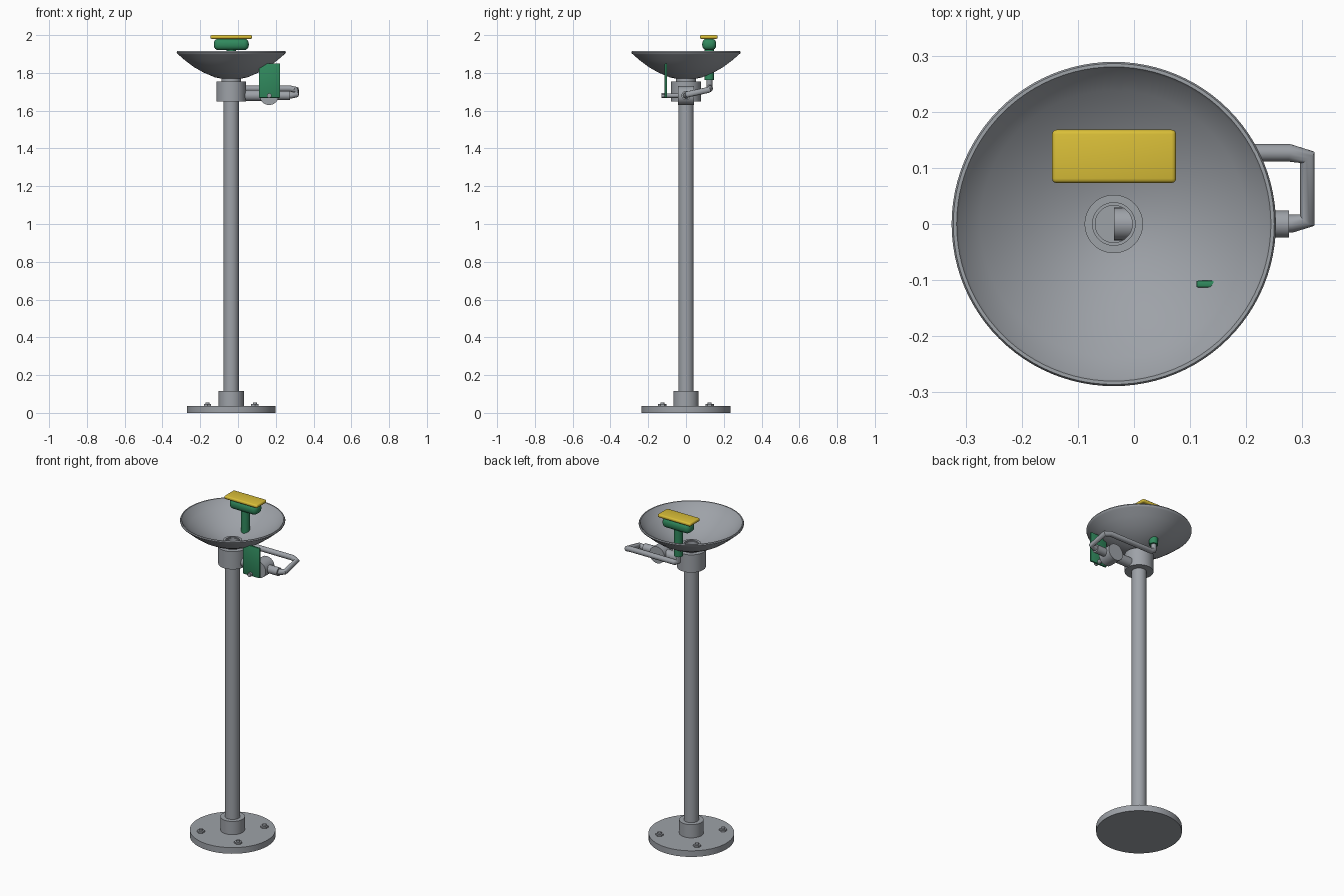
import bpy, bmesh, math
from mathutils import Vector

cube = bpy.data.objects.get("Cube")
if cube:
    bpy.data.objects.remove(cube, do_unlink=True)

CX = -0.036      # pole axis
VALVE_Z = 1.68   # supply pipe height
STEM_Y = 0.124   # spray head stem


def material(name, rgb):
    m = bpy.data.materials.new(name)
    m.use_nodes = True
    m.diffuse_color = (*rgb, 1)
    bsdf = m.node_tree.nodes["Principled BSDF"]
    bsdf.inputs["Base Color"].default_value = (*rgb, 1)
    bsdf.inputs["Roughness"].default_value = 0.5
    return m


STEEL = material("steel_grey", (0.34, 0.36, 0.39))
GREEN = material("safety_green", (0.03, 0.25, 0.11))
YELLOW = material("safety_yellow", (0.70, 0.52, 0.04))


def finish(obj, mat, smooth=True):
    obj.data.materials.append(mat)
    if smooth:
        bpy.ops.object.select_all(action='DESELECT')
        obj.select_set(True)
        bpy.context.view_layer.objects.active = obj
        bpy.ops.object.shade_smooth_by_angle(angle=math.radians(35))
    return obj


def from_bmesh(name, bm, mat, smooth=True):
    bmesh.ops.recalc_face_normals(bm, faces=bm.faces)
    mesh = bpy.data.meshes.new(name)
    bm.to_mesh(mesh)
    bm.free()
    obj = bpy.data.objects.new(name, mesh)
    bpy.context.collection.objects.link(obj)
    return finish(obj, mat, smooth)


def lathe(name, profile, mat, center=(CX, 0), steps=64, closed=False):
    """Spin an (r, z) profile around a vertical axis."""
    bm = bmesh.new()
    verts = [bm.verts.new((r, 0, z)) for r, z in profile]
    edges = [bm.edges.new(p) for p in zip(verts, verts[1:])]
    if closed:
        edges.append(bm.edges.new((verts[-1], verts[0])))
    bmesh.ops.spin(bm, geom=verts + edges, cent=(0, 0, 0), axis=(0, 0, 1),
                   angle=math.tau, steps=steps, use_duplicate=False)
    bmesh.ops.remove_doubles(bm, verts=bm.verts, dist=0.0002)
    bmesh.ops.translate(bm, verts=bm.verts, vec=(*center, 0))
    return from_bmesh(name, bm, mat)


def rod(name, a, b, radius, mat, sides=32):
    """Capped cylinder from point a to point b."""
    a, b = Vector(a), Vector(b)
    bm = bmesh.new()
    bmesh.ops.create_cone(bm, cap_ends=True, segments=sides, radius1=radius,
                          radius2=radius, depth=(b - a).length)
    turn = (b - a).to_track_quat('Z', 'Y').to_matrix()
    bmesh.ops.rotate(bm, verts=bm.verts, cent=(0, 0, 0), matrix=turn)
    bmesh.ops.translate(bm, verts=bm.verts, vec=(a + b) / 2)
    return from_bmesh(name, bm, mat)


def block(name, low, high, bevel, mat, segments=3):
    """Box between two corners with rounded edges."""
    low, high = Vector(low), Vector(high)
    bm = bmesh.new()
    bmesh.ops.create_cube(bm, size=1)
    bmesh.ops.scale(bm, verts=bm.verts, vec=high - low)
    bmesh.ops.translate(bm, verts=bm.verts, vec=(low + high) / 2)
    bmesh.ops.bevel(bm, geom=bm.edges[:], offset=bevel, segments=segments,
                    profile=0.5, affect='EDGES')
    return from_bmesh(name, bm, mat)


# Base flange, lower collar and pole
rod("base_flange", (CX, 0, 0), (CX, 0, 0.037), 0.235, STEEL, 64)
rod("lower_collar", (CX, 0, 0.037), (CX, 0, 0.117), 0.067, STEEL, 48)
rod("pole", (CX, 0, 0.03), (CX, 0, 1.655), 0.041, STEEL, 48)

# Four anchor bolts
for i in range(4):
    ang = math.radians(45 + 90 * i)
    x, y = CX + 0.177 * math.cos(ang), 0.177 * math.sin(ang)
    rod(f"anchor_nut_{i + 1}", (x, y, 0.036), (x, y, 0.046), 0.022, STEEL, 6)
    rod(f"anchor_stud_{i + 1}", (x, y, 0.04), (x, y, 0.056), 0.011, STEEL, 16)

# Hollow upper collar with the drain mouth
lathe("drain_collar", [(0, 1.648), (0.079, 1.648), (0.079, 1.755), (0.052, 1.755),
                       (0.052, 1.79), (0.038, 1.79), (0.038, 1.785), (0.033, 1.785),
                       (0.033, 1.657), (0, 1.657)], STEEL)

# Bowl with a rolled rim
lathe("bowl", [(0.05, 1.769), (0.085, 1.776), (0.148, 1.803), (0.196, 1.83),
               (0.243, 1.865), (0.281, 1.898), (0.287, 1.903), (0.289, 1.909),
               (0.286, 1.915), (0.280, 1.915), (0.276, 1.908), (0.238, 1.873),
               (0.191, 1.839), (0.144, 1.812), (0.084, 1.786), (0.05, 1.779)],
      STEEL, steps=96, closed=True)

# Supply pipe and ball valve
rod("supply_pipe", (CX, 0, VALVE_Z), (0.16, 0, VALVE_Z), 0.029, STEEL)
rod("valve_body", (0.165, -0.042, VALVE_Z), (0.165, 0.042, VALVE_Z), 0.05, STEEL, 40)
rod("valve_outlet", (0.165, 0, VALVE_Z), (0.276, 0, VALVE_Z), 0.024, STEEL)
rod("valve_spindle", (0.165, -0.125, VALVE_Z), (0.165, 0, VALVE_Z), 0.012, STEEL, 20)
rod("spindle_nut", (0.165, -0.13, VALVE_Z), (0.165, -0.113, VALVE_Z), 0.013, STEEL, 6)

# Push handle
block("push_handle", (0.111, -0.113, 1.668), (0.222, -0.101, 1.85), 0.003, GREEN, 2)

# Bent feed tube from the valve around to the stem
path = [(0.265, 0, VALVE_Z), (0.282, 0.001, VALVE_Z), (0.309, 0.007, 1.686),
        (0.309, 0.119, 1.71), (0.276, 0.127, 1.717), (-0.015, 0.127, 1.717),
        (CX, STEM_Y, 1.728), (CX, STEM_Y, 1.78)]
curve = bpy.data.curves.new("feed_tube", 'CURVE')
curve.dimensions = '3D'
curve.bevel_depth = 0.016
curve.bevel_resolution = 5
curve.use_fill_caps = True
spline = curve.splines.new('POLY')
spline.points.add(len(path) - 1)
for point, co in zip(spline.points, path):
    point.co = (*co, 1)
tube = bpy.data.objects.new("feed_tube", curve)
bpy.context.collection.objects.link(tube)
bpy.ops.object.select_all(action='DESELECT')
tube.select_set(True)
bpy.context.view_layer.objects.active = tube
bpy.ops.object.convert(target='MESH')
finish(bpy.context.view_layer.objects.active, STEEL)

# Stem, spray head and dust cover
rod("spray_stem", (CX, STEM_Y, 1.763), (CX, STEM_Y, 1.94), 0.025, GREEN)
block("spray_head", (-0.128, 0.086, 1.92), (0.057, 0.16, 1.982), 0.026, GREEN, 4)
block("dust_cover", (-0.146, 0.073, 1.98), (0.075, 0.168, 2.0), 0.008, YELLOW, 3)
